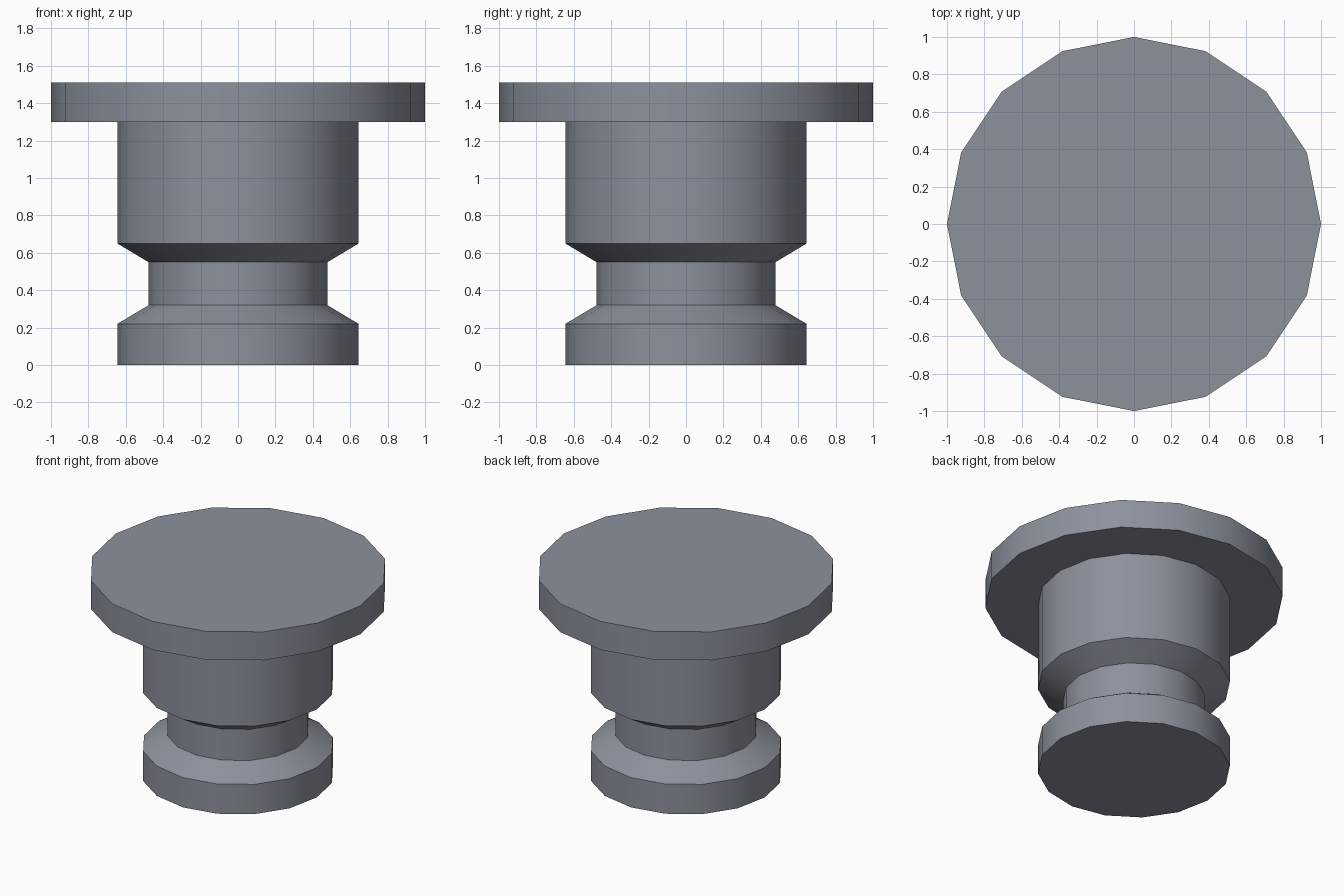
import bpy, bmesh, math

if "Cube" in bpy.data.objects:
    bpy.data.objects.remove(bpy.data.objects["Cube"])

SIDES = 16

grey = bpy.data.materials.new("slate grey")
grey.diffuse_color = (0.26, 0.285, 0.335, 1.0)
grey.use_nodes = True
grey.node_tree.nodes["Principled BSDF"].inputs["Base Color"].default_value = grey.diffuse_color


def lathe(name, profile):
    """Closed solid turned around z from (radius, height) points, bottom to top."""
    bm = bmesh.new()
    rings = []
    for r, z in profile:
        rings.append([bm.verts.new((r * math.cos(2 * math.pi * i / SIDES),
                                    r * math.sin(2 * math.pi * i / SIDES), z))
                      for i in range(SIDES)])
    for low, high in zip(rings, rings[1:]):
        for i in range(SIDES):
            j = (i + 1) % SIDES
            bm.faces.new((low[i], low[j], high[j], high[i]))
    bm.faces.new(rings[0][::-1])
    bm.faces.new(rings[-1])
    mesh = bpy.data.meshes.new(name)
    bm.to_mesh(mesh)
    bm.free()
    mesh.materials.append(grey)
    obj = bpy.data.objects.new(name, mesh)
    bpy.context.collection.objects.link(obj)
    bpy.ops.object.select_all(action='DESELECT')
    obj.select_set(True)
    bpy.context.view_layer.objects.active = obj
    bpy.ops.object.shade_smooth_by_angle(angle=math.radians(30))
    return obj


# One turned piece: foot, grooved neck, barrel and wide cap
lathe("flanged_plug", [
    (0.645, 0.0), (0.645, 0.22),    # foot
    (0.478, 0.32), (0.478, 0.55),   # neck with bevelled shoulders
    (0.645, 0.65), (0.645, 1.30),   # barrel
    (1.0, 1.30), (1.0, 1.51),       # cap
])
